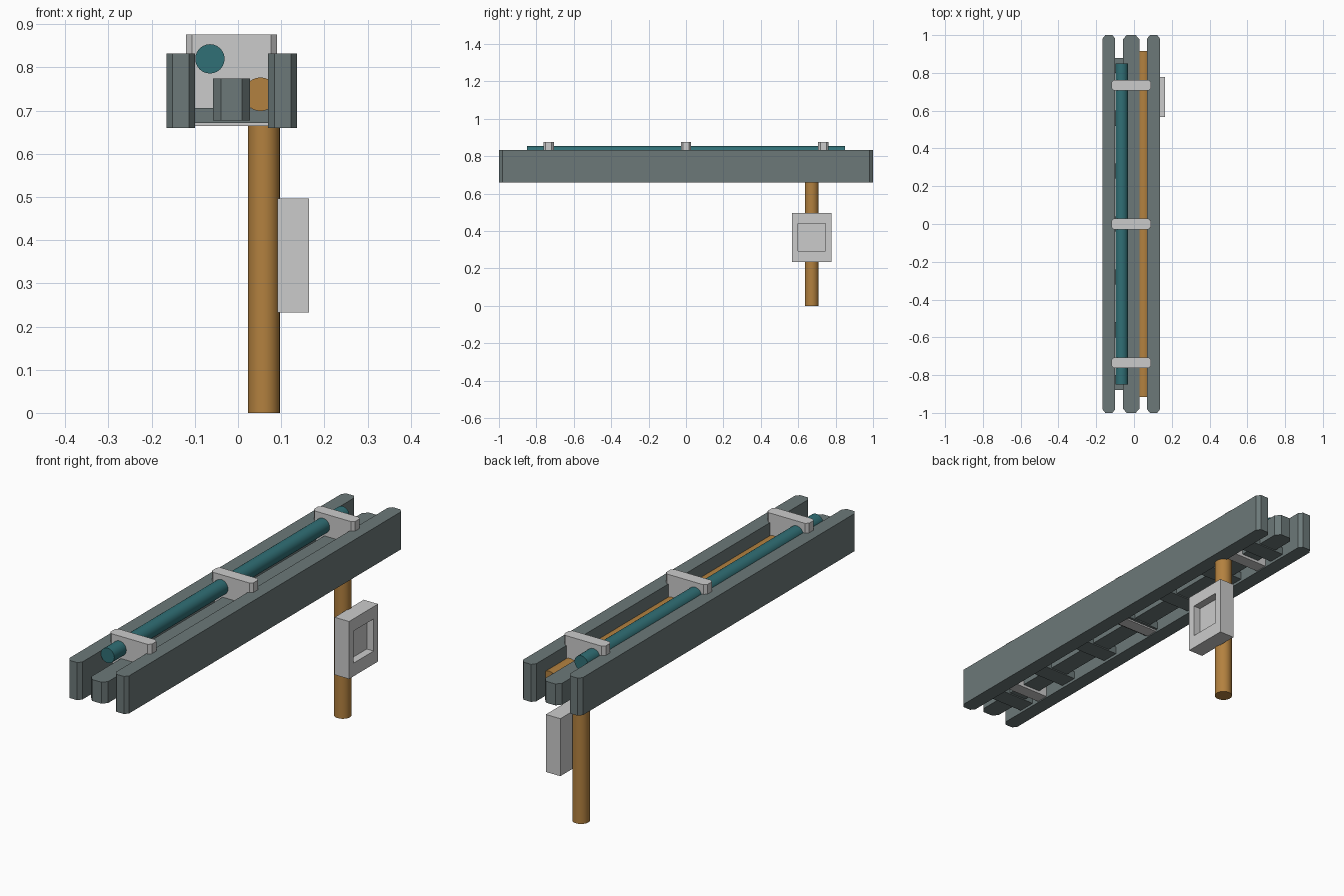
import bpy, bmesh, math
from mathutils import Matrix

if "Cube" in bpy.data.objects:
    bpy.data.objects.remove(bpy.data.objects["Cube"])


def material(name, rgb):
    m = bpy.data.materials.new(name)
    m.diffuse_color = (*rgb, 1)
    m.use_nodes = True
    m.node_tree.nodes["Principled BSDF"].inputs["Base Color"].default_value = m.diffuse_color
    return m


slate = material("slate", (0.15, 0.19, 0.19))
teal = material("teal", (0.03, 0.16, 0.18))
orange = material("orange", (0.45, 0.22, 0.05))


def finish(name, bm, mat=None):
    bmesh.ops.recalc_face_normals(bm, faces=bm.faces)
    me = bpy.data.meshes.new(name)
    bm.to_mesh(me)
    bm.free()
    ob = bpy.data.objects.new(name, me)
    bpy.context.collection.objects.link(ob)
    if mat:
        me.materials.append(mat)
    return ob


def box(name, x, y, z, mat=None, cx=0.0, cy=0.0):
    """Block between (min, max) limits; cx, cy cut the vertical corners."""
    bm = bmesh.new()
    (x0, x1), (y0, y1), (z0, z1) = x, y, z
    if cx:
        pts = [(x0 + cx, y0), (x1 - cx, y0), (x1, y0 + cy), (x1, y1 - cy),
               (x1 - cx, y1), (x0 + cx, y1), (x0, y1 - cy), (x0, y0 + cy)]
    else:
        pts = [(x0, y0), (x1, y0), (x1, y1), (x0, y1)]
    face = bm.faces.new([bm.verts.new((*p, z0)) for p in pts])
    ext = bmesh.ops.extrude_face_region(bm, geom=[face])
    for v in ext["geom"]:
        if isinstance(v, bmesh.types.BMVert):
            v.co.z = z1
    return finish(name, bm, mat)


def rod(name, center, r, length, mat, along_y=True):
    bm = bmesh.new()
    rot = Matrix.Rotation(math.pi / 2, 4, 'X') if along_y else Matrix()
    bmesh.ops.create_cone(bm, cap_ends=True, segments=24, radius1=r, radius2=r,
                          depth=length, matrix=Matrix.Translation(center) @ rot)
    ob = finish(name, bm, mat)
    bpy.context.view_layer.objects.active = ob
    ob.select_set(True)
    bpy.ops.object.shade_smooth_by_angle(angle=math.radians(35))
    ob.select_set(False)


# Long rails with clipped ends
box("left_rail", (-0.166, -0.10), (-1, 1), (0.66, 0.832), slate, 0.014, 0.018)
box("right_rail", (0.07, 0.137), (-1, 1), (0.66, 0.832), slate, 0.014, 0.018)
box("middle_rail", (-0.058, 0.028), (-1, 1), (0.677, 0.775), slate, 0.019, 0.022)

# Cross slats joining the rails
for i in range(7):
    y = -0.84 + 0.28 * i
    box(f"cross_slat_{i + 1}", (-0.11, 0.08), (y - 0.04, y + 0.04), (0.672, 0.706), slate)

# Clamp plates
for i, y in enumerate((-0.735, 0, 0.735)):
    box(f"clamp_{i + 1}", (-0.12, 0.09), (y - 0.028, y + 0.028), (0.665, 0.876),
        None, 0.013, 0.012)

# Pipes and post
rod("upper_pipe", (-0.065, 0, 0.82), 0.034, 1.70, teal)
rod("lower_pipe", (0.052, 0, 0.738), 0.039, 1.83, orange)
rod("post", (0.06, 0.672, 0.35), 0.037, 0.70, orange, along_y=False)

# Wall box on the post, with a recessed window in its outer face
junction = box("junction_box", (0.092, 0.165), (0.567, 0.777), (0.233, 0.496))
bm = bmesh.new()
bm.from_mesh(junction.data)
outer = max(bm.faces, key=lambda f: f.normal.x)
bmesh.ops.inset_region(bm, faces=[outer], thickness=0.045)
for v in outer.verts:
    v.co.z = 0.44 if v.co.z > 0.365 else 0.293
hole = bmesh.ops.extrude_face_region(bm, geom=[outer])
for v in hole["geom"]:
    if isinstance(v, bmesh.types.BMVert):
        v.co.x -= 0.035
bmesh.ops.delete(bm, geom=[outer], context='FACES_ONLY') if outer.is_valid else None
bmesh.ops.recalc_face_normals(bm, faces=bm.faces)
bm.to_mesh(junction.data)
bm.free()
